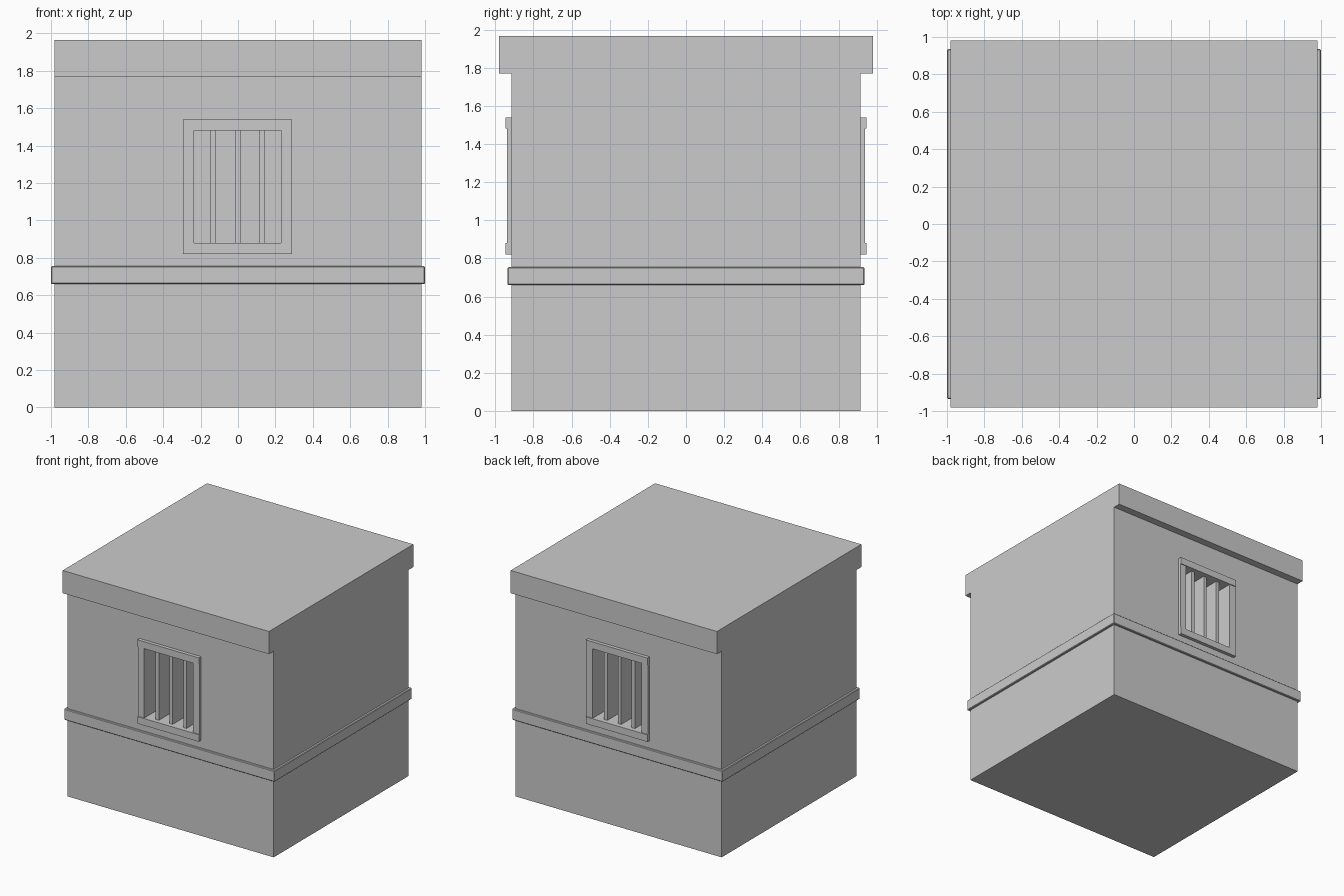
import bpy

if "Cube" in bpy.data.objects:
    bpy.data.objects.remove(bpy.data.objects["Cube"])

grey = bpy.data.materials.new("stone_grey")
grey.use_nodes = True
COLOR = (0.6, 0.6, 0.6, 1)
grey.diffuse_color = COLOR
grey.node_tree.nodes["Principled BSDF"].inputs["Base Color"].default_value = COLOR


def box(name, x, y, z, bevel=0):
    """Box from (min, max) ranges on each axis."""
    spans = (x, y, z)
    bpy.ops.mesh.primitive_cube_add(size=1, location=[sum(s) / 2 for s in spans])
    ob = bpy.context.object
    ob.name = name
    ob.scale = [abs(s[1] - s[0]) for s in spans]
    bpy.ops.object.transform_apply(location=False, rotation=False)
    ob.data.materials.append(grey)
    if bevel:
        mod = ob.modifiers.new("Bevel", "BEVEL")
        mod.width, mod.segments = bevel, 1
    return ob


HALF_X, WALL_Y = 0.98, 0.915
LEFT, RIGHT, SILL, HEAD = -0.235, 0.23, 0.88, 1.48
FRAME, DEPTH = 0.06, 0.16

# Main block, overhanging roof slab and surrounding band
body = box("wall_block", (-HALF_X, HALF_X), (-WALL_Y, WALL_Y), (0, 1.77))
box("roof_slab", (-HALF_X, HALF_X), (-0.98, 0.98), (1.77, 1.965))
box("wall_band", (-1, 1), (-0.935, 0.935), (0.66, 0.755), 0.005)

for side, label in ((-1, "front"), (1, "back")):
    wall = side * WALL_Y
    inner = side * (WALL_Y - DEPTH)

    # Window recess cut into the wall
    cutter = box("recess_cutter", (LEFT, RIGHT), (inner, side * 1.0), (SILL, HEAD))
    mod = body.modifiers.new("Recess", "BOOLEAN")
    mod.operation, mod.solver, mod.object = "DIFFERENCE", "EXACT", cutter
    bpy.context.view_layer.objects.active = body
    bpy.ops.object.modifier_apply(modifier=mod.name)
    bpy.data.objects.remove(cutter)

    # Window frame: deeper rails above and below, thinner side posts
    rail, post = (wall, side * 0.945), (wall, side * 0.938)
    outer = (LEFT - FRAME, RIGHT + FRAME)
    box(label + "_window_head", outer, rail, (HEAD, HEAD + FRAME))
    box(label + "_window_sill", outer, rail, (SILL - FRAME, SILL))
    box(label + "_window_post_right", (outer[0], LEFT), post, (SILL, HEAD))
    box(label + "_window_post_left", (RIGHT, outer[1]), post, (SILL, HEAD))

    # Vertical bars
    for i in range(3):
        x = -0.133 + 0.131 * i
        box(f"{label}_window_bar_{i + 1}", (x - 0.015, x + 0.015),
            (inner, side * (WALL_Y - 0.01)), (SILL, HEAD))
